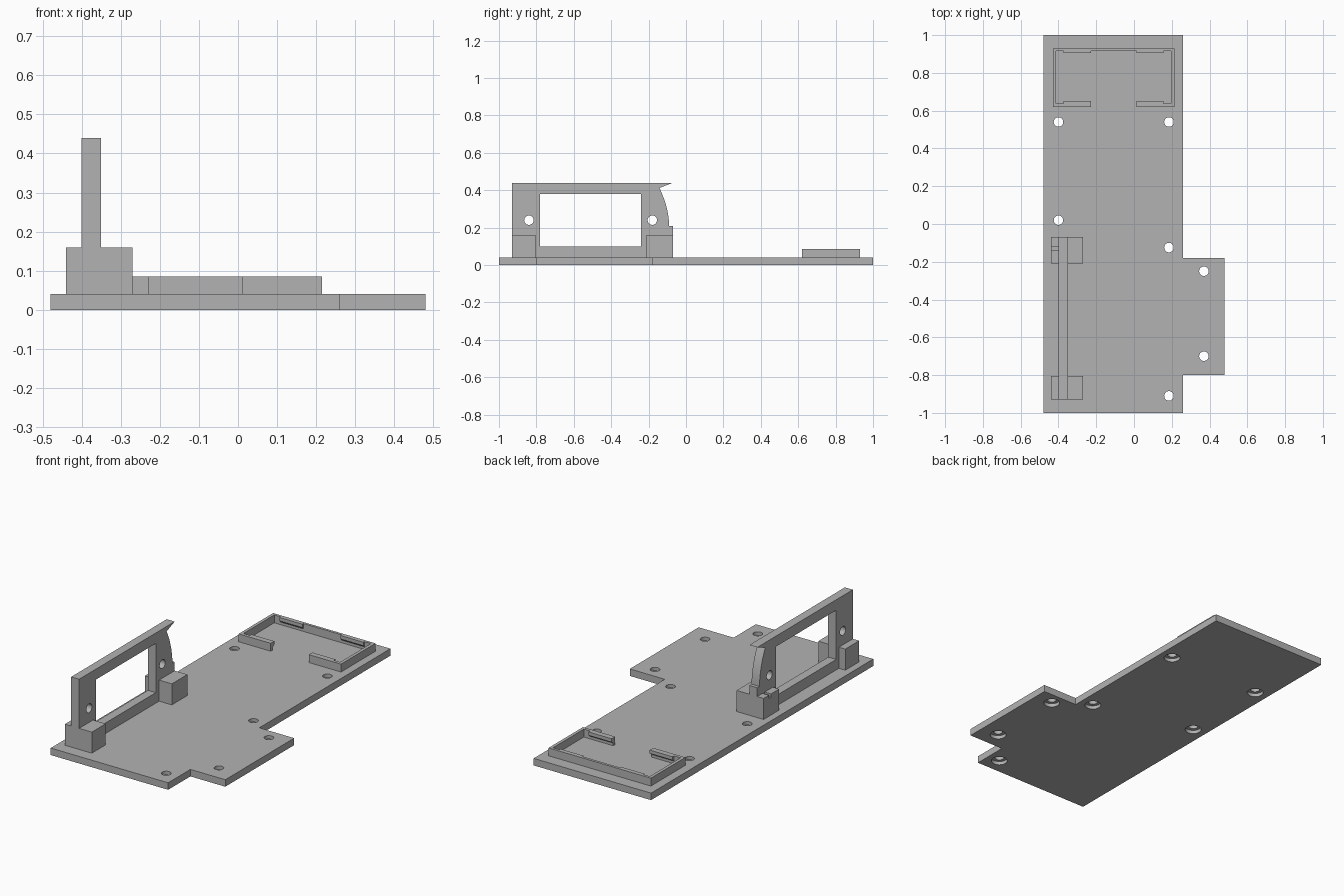
import bpy, bmesh, math
from mathutils import Matrix, Vector

cube = bpy.data.objects.get("Cube")
if cube:
    bpy.data.objects.remove(cube, do_unlink=True)

GREY = (0.45, 0.45, 0.45, 1.0)
grey = bpy.data.materials.new("plain_grey")
grey.use_nodes = True
grey.diffuse_color = GREY
grey.node_tree.nodes["Principled BSDF"].inputs["Base Color"].default_value = GREY


def make(name, bm):
    bmesh.ops.recalc_face_normals(bm, faces=bm.faces)
    mesh = bpy.data.meshes.new(name)
    bm.to_mesh(mesh)
    bm.free()
    mesh.materials.append(grey)
    obj = bpy.data.objects.new(name, mesh)
    bpy.context.collection.objects.link(obj)
    return obj


def prism(name, outline, offset):
    """Extrude a closed outline of 3D points along an offset."""
    bm = bmesh.new()
    face = bm.faces.new([bm.verts.new(p) for p in outline])
    extruded = bmesh.ops.extrude_face_region(bm, geom=[face])["geom"]
    verts = [v for v in extruded if isinstance(v, bmesh.types.BMVert)]
    bmesh.ops.translate(bm, verts=verts, vec=offset)
    return make(name, bm)


def box(name, x0, x1, y0, y1, z0, z1):
    outline = [(x0, y0, z0), (x1, y0, z0), (x1, y1, z0), (x0, y1, z0)]
    return prism(name, outline, (0, 0, z1 - z0))


def cylinder(name, centre, radius, depth, axis="Z"):
    turn = Matrix.Rotation(math.pi / 2, 4, "Y") if axis == "X" else Matrix()
    bm = bmesh.new()
    bmesh.ops.create_cone(bm, cap_ends=True, segments=32, radius1=radius, radius2=radius,
                          depth=depth, matrix=Matrix.Translation(centre) @ turn)
    return make(name, bm)


def cut(target, cutter):
    """Subtract the cutter from the target and remove it."""
    mod = target.modifiers.new("cut", "BOOLEAN")
    mod.operation, mod.solver, mod.object = "DIFFERENCE", "EXACT", cutter
    graph = bpy.context.evaluated_depsgraph_get()
    mesh = bpy.data.meshes.new_from_object(target.evaluated_get(graph))
    target.modifiers.clear()
    target.data = mesh
    bpy.data.objects.remove(cutter, do_unlink=True)


def smooth(obj):
    bpy.ops.object.select_all(action="DESELECT")
    obj.select_set(True)
    bpy.context.view_layer.objects.active = obj
    bpy.ops.object.shade_smooth_by_angle(angle=math.radians(30))


# Base plate with a side tab
T = 0.04
plan = [(-0.48, -1), (0.26, -1), (0.26, -0.8), (0.48, -0.8),
        (0.48, -0.18), (0.26, -0.18), (0.26, 1), (-0.48, 1)]
plate = prism("base_plate", [(x, y, 0) for x, y in plan], (0, 0, T))

# Screw holes, counterbored from below
for x, y in [(-0.4, 0.54), (0.185, 0.54), (-0.4, 0.02), (0.185, -0.125),
             (0.37, -0.25), (0.37, -0.7), (0.185, -0.91)]:
    cut(plate, cylinder("hole_cutter", (x, y, T / 2), 0.025, 0.2))
    cut(plate, cylinder("bore_cutter", (x, y, 0), 0.043, 0.04))
smooth(plate)

# Upright frame with a curved, hooked end
start, bend, end = Vector((-0.09, 0.21)), Vector((-0.092, 0.31)), Vector((-0.142, 0.412))
curve = [start * (1 - t) ** 2 + bend * 2 * t * (1 - t) + end * t * t
         for t in [i / 10 for i in range(11)]]
side = [(-0.93, T), (-0.07, T), (-0.07, 0.21)] + [tuple(p) for p in curve]
side += [(-0.07, 0.44), (-0.93, 0.44)]
frame = prism("upright_frame", [(-0.4, y, z) for y, z in side], (0.05, 0, 0))
cut(frame, box("window_cutter", -0.5, -0.2, -0.78, -0.24, 0.1, 0.38))
for y in (-0.84, -0.18):
    cut(frame, cylinder("hole_cutter", (-0.375, y, 0.24), 0.025, 0.2, "X"))
smooth(frame)

# Support blocks at the foot of the frame
box("front_support_block", -0.44, -0.27, -0.93, -0.805, T, 0.16)
rear = box("rear_support_block", -0.44, -0.27, -0.21, -0.07, T, 0.16)
cut(rear, box("slot_cutter", -0.46, -0.4, -0.137, -0.118, 0.14, 0.2))

# Holder walls: one closed outline, open at the front middle
TOP = 0.085
wall = [(-0.228, 0.62), (-0.43, 0.62), (-0.43, 0.93), (0.215, 0.93), (0.215, 0.62),
        (0.012, 0.62), (0.012, 0.638), (0.197, 0.638), (0.197, 0.915),
        (-0.412, 0.915), (-0.412, 0.638), (-0.228, 0.638)]
prism("holder_wall", [(x, y, T) for x, y in wall], (0, 0, TOP - T))

# Snap ridges along the upper inside of the walls
for label, x0, x1 in [("right", -0.372, -0.228), ("left", 0.012, 0.157)]:
    for place, y, inward in [("front", 0.638, 0.014), ("back", 0.915, -0.01)]:
        ridge = [(x0, y, 0.055), (x0, y + inward, 0.066), (x0, y + inward, TOP), (x0, y, TOP)]
        prism(f"{place}_{label}_snap_ridge", ridge, (x1 - x0, 0, 0))
